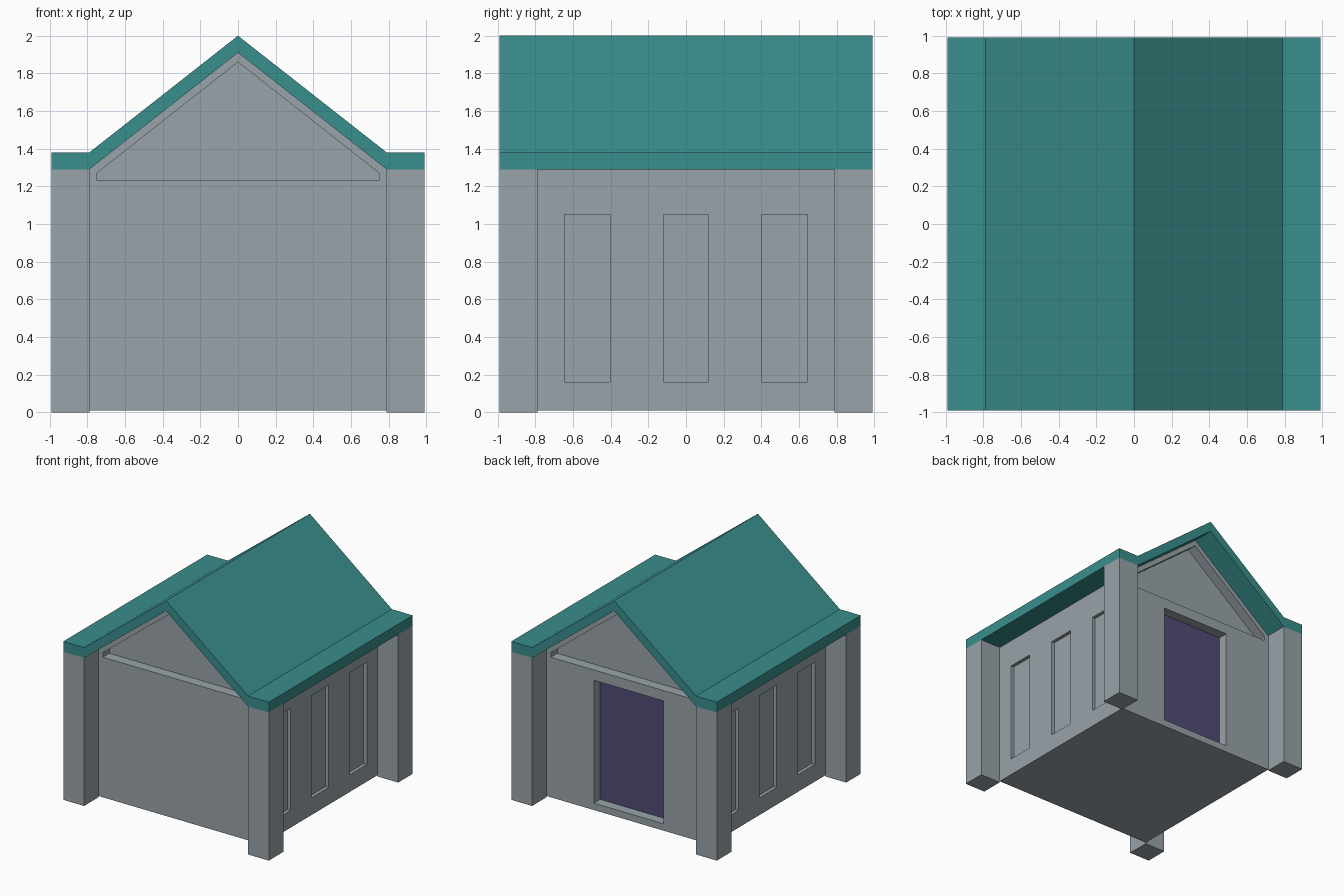
import bpy, bmesh
from mathutils import Vector

if "Cube" in bpy.data.objects:
    bpy.data.objects.remove(bpy.data.objects["Cube"])


def material(name, rgb):
    lin = [((c / 255 + 0.055) / 1.055) ** 2.4 for c in rgb]
    m = bpy.data.materials.new(name)
    m.diffuse_color = (*lin, 1)
    m.use_nodes = True
    m.node_tree.nodes["Principled BSDF"].inputs["Base Color"].default_value = m.diffuse_color
    return m


STONE = material("grey stone", (152, 163, 169))
TEAL = material("teal roofing", (57, 142, 140))
PURPLE = material("dark purple door", (81, 75, 119))


def add_prism(bm, profile, start, end):
    """Extrude an (x, z) profile along y."""
    face = bm.faces.new([bm.verts.new((x, start, z)) for x, z in profile])
    ext = bmesh.ops.extrude_face_region(bm, geom=[face])
    verts = [g for g in ext["geom"] if isinstance(g, bmesh.types.BMVert)]
    bmesh.ops.translate(bm, verts=verts, vec=Vector((0, end - start, 0)))


def add_box(bm, x0, x1, y0, y1, z0, z1):
    add_prism(bm, [(x0, z0), (x1, z0), (x1, z1), (x0, z1)], y0, y1)


def finish(bm, name, mat):
    bmesh.ops.recalc_face_normals(bm, faces=bm.faces)
    mesh = bpy.data.meshes.new(name)
    bm.to_mesh(mesh)
    bm.free()
    mesh.materials.append(mat)
    obj = bpy.data.objects.new(name, mesh)
    bpy.context.collection.objects.link(obj)
    return obj


OUT, IN = 0.99, 0.79          # outer edge and wall plane
EAVE, RIDGE, THICK = 1.29, 1.91, 0.09

# Gabled wall block
bm = bmesh.new()
add_prism(bm, [(-IN, 0.01), (IN, 0.01), (IN, EAVE), (0, RIDGE), (-IN, EAVE)], -IN, IN)
walls = finish(bm, "walls", STONE)

# Recesses: gable panels at both ends, side niches, rear doorway
bm = bmesh.new()
gable = [(-0.75, 1.23), (0.75, 1.23), (0.75, 1.27), (0, 1.86), (-0.75, 1.27)]
for s in (-1, 1):
    add_prism(bm, gable, s * 0.70, s * 0.85)
    for y in (-0.525, 0, 0.525):
        x0, x1 = sorted((s * (IN - 0.03), s * 0.85))
        add_box(bm, x0, x1, y - 0.12, y + 0.12, 0.16, 1.05)
add_box(bm, -0.335, 0.335, 0.70, 0.85, 0.07, 1.14)
cutter = finish(bm, "recess_cutter", STONE)
cutter.hide_render = True

mod = walls.modifiers.new("recesses", "BOOLEAN")
mod.operation = "DIFFERENCE"
mod.solver = "EXACT"
mod.object = cutter
bpy.context.view_layer.objects.active = walls
bpy.ops.object.modifier_apply(modifier=mod.name)
bpy.data.objects.remove(cutter)

# Rear door panel at the back of the doorway
bm = bmesh.new()
add_box(bm, -0.335, 0.335, 0.698, 0.704, 0.07, 1.14)
finish(bm, "rear_door", PURPLE)

# Corner pillars
for sx, side in ((-1, "left"), (1, "right")):
    for sy, end in ((-1, "front"), (1, "back")):
        bm = bmesh.new()
        add_box(bm, *sorted((sx * IN, sx * OUT)), *sorted((sy * IN, sy * OUT)), 0, EAVE)
        finish(bm, f"{end}_{side}_pillar", STONE)

# Folded roof slab with flat eaves
bm = bmesh.new()
under = [(-OUT, EAVE), (-IN, EAVE), (0, RIDGE), (IN, EAVE), (OUT, EAVE)]
add_prism(bm, under + [(x, z + THICK) for x, z in reversed(under)], -OUT, OUT)
finish(bm, "roof", TEAL)
